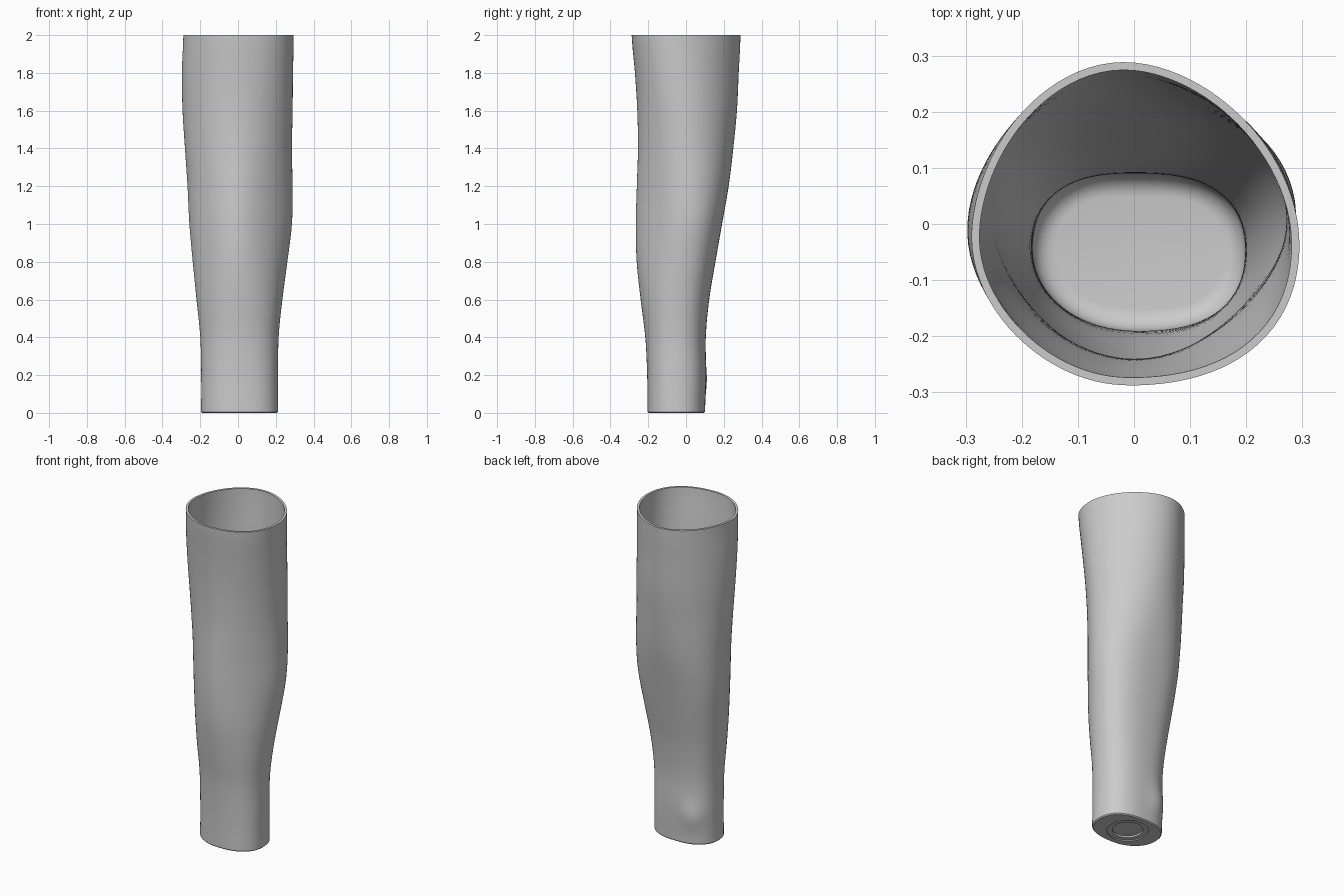
import bpy, bmesh
from math import sin, cos, pi, exp, atan2

if "Cube" in bpy.data.objects:
    bpy.data.objects.remove(bpy.data.objects["Cube"], do_unlink=True)

SEGMENTS = 96
ROWS = 72
WALL = 0.014
FLOOR = 0.04

# Outline limits by height: z, x min, x max, y min, y max
LIMITS = [
    (0, -.195, .212, -.203, .10), (.2, -.195, .212, -.205, .106),
    (.4, -.20, .215, -.215, .104), (.6, -.22, .235, -.24, .122),
    (.8, -.24, .262, -.262, .155), (1, -.258, .287, -.268, .19),
    (1.2, -.268, .29, -.262, .225), (1.4, -.282, .287, -.255, .25),
    (1.6, -.295, .29, -.258, .27), (1.8, -.298, .292, -.27, .28),
    (2, -.29, .295, -.287, .29)]

# Section character: z, centre x, centre y, roundness of the four quadrants
SHAPES = [
    (0, 0, -.05, 2.5, 2.4, 2.0, 2.5), (.5, 0, -.04, 2.4, 2.4, 1.9, 2.2),
    (1, 0, 0, 2.4, 2.4, 1.7, 1.6), (1.5, 0, 0, 1.9, 1.9, 1.8, 1.85),
    (2, -.02, -.03, 1.8, 1.87, 1.8, 2.34)]


def sample(table, z):
    """Smooth interpolation of a table of evenly spaced heights."""
    step = table[1][0] - table[0][0]
    last = len(table) - 1
    i = min(int(z / step), last - 1)
    t = z / step - i
    rows = [table[max(0, min(last, i + k))] for k in (-1, 0, 1, 2)]
    return [b + t * (c - a) / 2 + t * t * (a - 2.5 * b + 2 * c - d / 2)
            + t ** 3 * (1.5 * (b - c) + (d - a) / 2)
            for a, b, c, d in zip(*rows)][1:]


def section(z, inset=0.0):
    """Points of the limb outline at height z, moved inward by inset."""
    x0, x1, y0, y1 = sample(LIMITS, z)
    cx, cy, *power = sample(SHAPES, z)
    radii = []
    for k in range(SEGMENTS):
        a = 2 * pi * k / SEGMENTS
        c, s = cos(a), sin(a)
        n = power[4 * k // SEGMENTS]
        rx = x1 - cx if c > 0 else cx - x0
        ry = y1 - cy if s > 0 else cy - y0
        r = (abs(c / rx) ** n + abs(s / ry) ** n) ** (-1 / n)
        # Wrist bone bump at the back
        r += .015 * exp(-((a - 2.2) / .35) ** 2 - ((z - .17) / .08) ** 2)
        radii.append(r)
    for _ in range(6):
        radii = [(radii[k - 1] + 2 * radii[k] + radii[(k + 1) % SEGMENTS]) / 4
                 for k in range(SEGMENTS)]
    return [(cx + (r - inset) * cos(2 * pi * k / SEGMENTS),
             cy + (r - inset) * sin(2 * pi * k / SEGMENTS), z)
            for k, r in enumerate(radii)]


def circle(radius, z):
    return [(.005 + radius * cos(2 * pi * k / SEGMENTS),
             -.05 + radius * sin(2 * pi * k / SEGMENTS), z)
            for k in range(SEGMENTS)]


def at_height(points, z):
    return [(x, y, z) for x, y, _ in points]


loops = []
# Underside with a stepped round recess
loops += [circle(.085, .016), circle(.085, .006),
          circle(.115, .006), circle(.115, 0)]
loops.append(at_height(section(0, .006), 0))

# Outer wall
loops += [section(.006 + (2 - .006) * i / ROWS) for i in range(ROWS + 1)]

# Rim and inner wall
bottom = FLOOR + .04
loops += [section(2 + (bottom - 2) * i / ROWS, WALL) for i in range(ROWS + 1)]

# Rounded transition to the inner floor
for i in range(1, 7):
    a = pi / 2 * i / 6
    loops.append(section(bottom - .04 * sin(a), WALL + .04 * (1 - cos(a))))

bm = bmesh.new()
rings = [[bm.verts.new(p) for p in loop] for loop in loops]
for low, high in zip(rings, rings[1:]):
    for k in range(SEGMENTS):
        j = (k + 1) % SEGMENTS
        bm.faces.new((low[k], low[j], high[j], high[k]))
bm.faces.new(rings[0][::-1])
bm.faces.new(rings[-1])
bmesh.ops.recalc_face_normals(bm, faces=bm.faces)

mesh = bpy.data.meshes.new("forearm_sleeve")
bm.to_mesh(mesh)
bm.free()
sleeve = bpy.data.objects.new("forearm_sleeve", mesh)
bpy.context.collection.objects.link(sleeve)

# Plain grey material
grey = bpy.data.materials.new("plain_grey")
grey.use_nodes = True
colour = (.6, .6, .6, 1)
grey.diffuse_color = colour
grey.node_tree.nodes["Principled BSDF"].inputs["Base Color"].default_value = colour
mesh.materials.append(grey)

bpy.context.view_layer.objects.active = sleeve
sleeve.select_set(True)
bpy.ops.object.shade_smooth_by_angle(angle=pi / 5)
